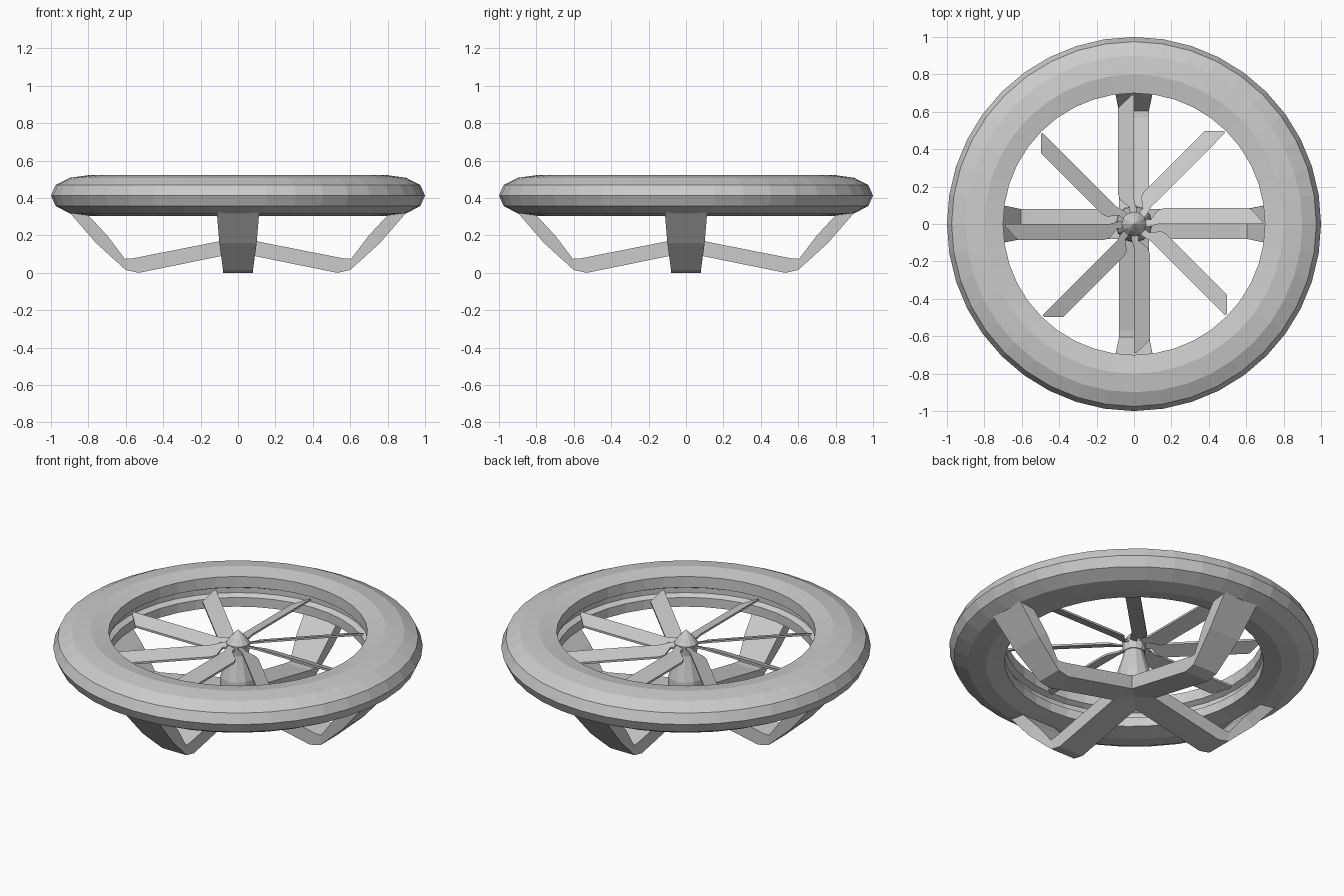
import bpy, bmesh, math
from mathutils import Matrix

if "Cube" in bpy.data.objects:
    bpy.data.objects.remove(bpy.data.objects["Cube"])


def make_object(name, bm):
    bmesh.ops.recalc_face_normals(bm, faces=bm.faces)
    mesh = bpy.data.meshes.new(name)
    bm.to_mesh(mesh)
    bm.free()
    ob = bpy.data.objects.new(name, mesh)
    bpy.context.collection.objects.link(ob)
    return ob


def lathe(name, profile, segments, closed=False):
    """Revolve (radius, z) points round the z axis."""
    bm = bmesh.new()
    rings = []
    for i in range(segments):
        a = 2 * math.pi * i / segments
        rings.append([bm.verts.new((r * math.cos(a), r * math.sin(a), z)) for r, z in profile])
    n = len(profile)
    for i in range(segments):
        p, q = rings[i], rings[(i + 1) % segments]
        for j in range(n if closed else n - 1):
            k = (j + 1) % n
            bm.faces.new((p[j], q[j], q[k], p[k]))
    bmesh.ops.remove_doubles(bm, verts=bm.verts, dist=1e-5)
    return make_object(name, bm)


def loft(name, sections, angle):
    """Skin equal-length cross-sections, cap both ends and turn about z."""
    bm = bmesh.new()
    loops = [[bm.verts.new(p) for p in s] for s in sections]
    n = len(loops[0])
    for a, b in zip(loops, loops[1:]):
        for j in range(n):
            k = (j + 1) % n
            bm.faces.new((a[j], a[k], b[k], b[j]))
    bm.faces.new(loops[0])
    bm.faces.new(loops[-1])
    bm.transform(Matrix.Rotation(angle, 4, 'Z'))
    return make_object(name, bm)


# Rounded duct ring with a shallow groove round its inner wall
lathe("duct_ring", [
    (0.70, 0.505), (0.80, 0.522), (0.90, 0.508), (0.975, 0.47), (1.0, 0.413),
    (0.975, 0.357), (0.90, 0.318), (0.80, 0.305), (0.70, 0.325),
    (0.70, 0.38), (0.73, 0.395), (0.73, 0.425), (0.70, 0.44)], 40, closed=True)

# Four bent legs: (lower r, z), (upper r, z), half width
stations = [
    ((0.0, 0.108), (0.0, 0.188), 0.08),
    ((0.53, 0.0), (0.57, 0.076), 0.08),
    ((0.60, 0.015), (0.605, 0.075), 0.08),
    ((0.76, 0.16), (0.70, 0.20), 0.10),
    ((0.92, 0.345), (0.835, 0.345), 0.115),
]
for i in range(4):
    loft(f"leg_{i + 1}",
         [[(lo[0], -w, lo[1]), (lo[0], w, lo[1]), (up[0], w, up[1]), (up[0], -w, up[1])]
          for lo, up, w in stations], i * math.pi / 2)

# Motor pod, rotor hub and pointed spinner
lathe("motor_pod", [(0, 0.13), (0.10, 0.13), (0.095, 0.24), (0.065, 0.34), (0.05, 0.40), (0, 0.40)], 12)
lathe("rotor_hub", [(0, 0.38), (0.06, 0.38), (0.065, 0.44), (0.04, 0.475), (0, 0.515)], 12)

# Eight pitched blades: r, trailing offset, leading offset
blade = [(0.04, -0.015, 0.02), (0.09, -0.012, 0.025), (0.13, 0.0, 0.075),
         (0.16, 0.0, 0.085), (0.62, 0.0, 0.085), (0.69, 0.0, 0.012)]
PITCH, T = math.tan(math.radians(20)), 0.006


def blade_section(r, a, b):
    za, zb = 0.43 - a * PITCH, 0.43 - b * PITCH
    return [(r, a, za - T), (r, b, zb - T), (r, b, zb + T), (r, a, za + T)]


for i in range(8):
    loft(f"rotor_blade_{i + 1}", [blade_section(*s) for s in blade], i * math.pi / 4)
